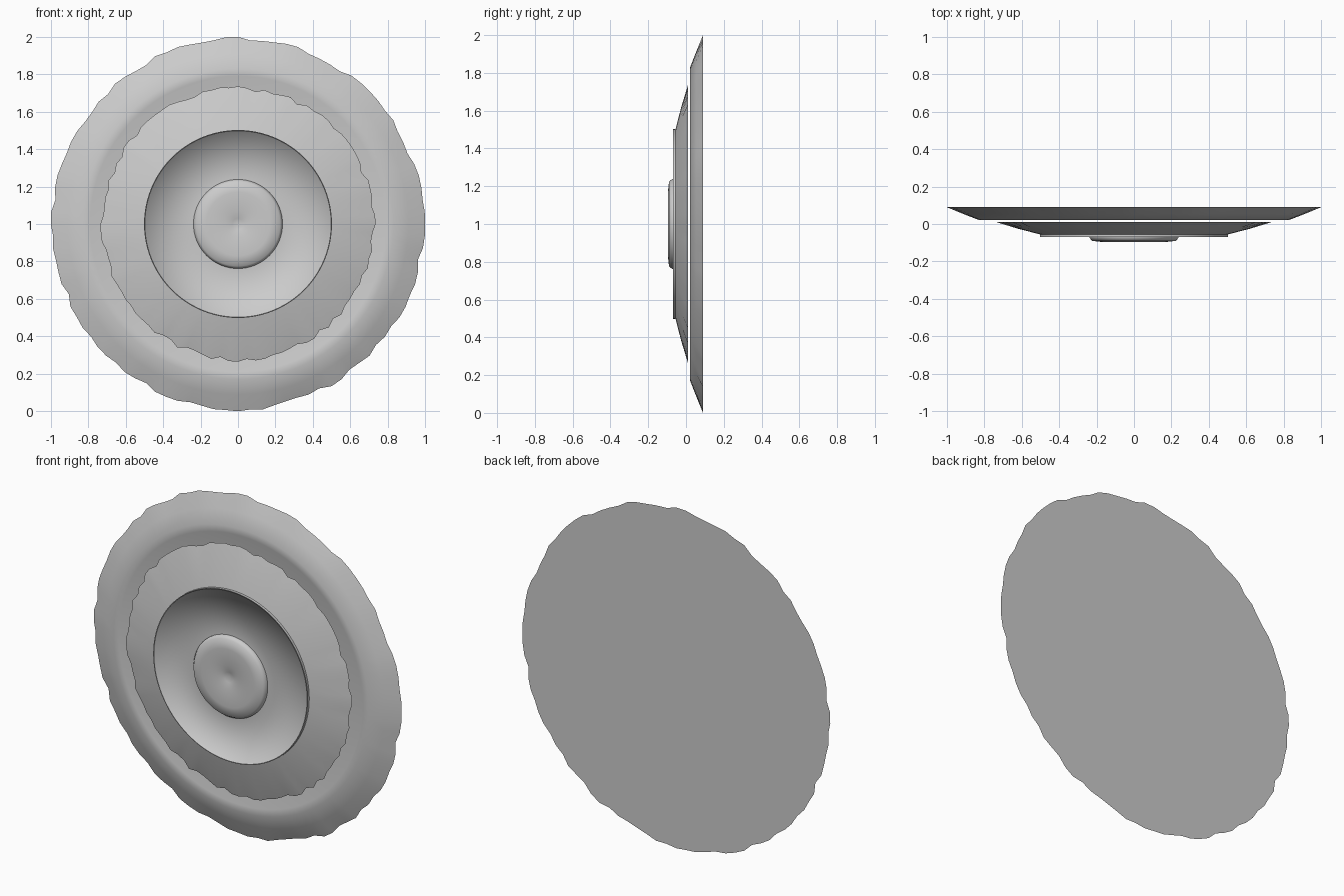
import bpy, bmesh, math, random

cube = bpy.data.objects.get("Cube")
if cube:
    bpy.data.objects.remove(cube, do_unlink=True)

random.seed(4)
SEGMENTS = 96

grey = bpy.data.materials.new("plain_grey")
grey.use_nodes = True
colour = (0.6, 0.6, 0.6, 1)
grey.diffuse_color = colour
grey.node_tree.nodes["Principled BSDF"].inputs["Base Color"].default_value = colour


def worn_edge(depth):
    """Radius factors for a chipped rim, untouched at the four quarter points."""
    quarter = SEGMENTS // 4
    factors = [1 - depth * random.random() ** 1.5 for _ in range(SEGMENTS)]
    return [1 if i % quarter == 0 else f for i, f in enumerate(factors)]


def lathe(name, profile, sharp=(), worn=None, depth=0.0):
    """Turn a (radius, y) profile about the y axis through the disc centre."""
    bm = bmesh.new()
    chips = worn_edge(depth)
    rings = []
    for k, (radius, y) in enumerate(profile):
        ring = []
        for i in range(SEGMENTS):
            angle = math.tau * i / SEGMENTS
            r = radius * (chips[i] if k == worn else 1)
            ring.append(bm.verts.new((r * math.cos(angle), y, 1 + r * math.sin(angle))))
        rings.append(ring)
    for a, b in zip(rings, rings[1:]):
        for i in range(SEGMENTS):
            j = (i + 1) % SEGMENTS
            bm.faces.new((a[i], a[j], b[j], b[i])).smooth = True
    for k in sharp:
        for i in range(SEGMENTS):
            bm.edges.get((rings[k][i], rings[k][(i + 1) % SEGMENTS])).smooth = False
    bmesh.ops.remove_doubles(bm, verts=bm.verts, dist=1e-5)
    bmesh.ops.recalc_face_normals(bm, faces=bm.faces)
    mesh = bpy.data.meshes.new(name)
    bm.to_mesh(mesh)
    bm.free()
    mesh.materials.append(grey)
    obj = bpy.data.objects.new(name, mesh)
    bpy.context.collection.objects.link(obj)
    return obj


# Large back disc: flat back, chipped rim, rounded ridge and sunken middle
lathe("back_disc",
      [(0, 0.09), (1.0, 0.09), (0.91, 0.053), (0.83, 0.022),
       (0.79, 0.024), (0.72, 0.045), (0, 0.045)],
      sharp=(1,), worn=1, depth=0.022)

# Middle disc: sloping ring floating just in front of the back disc
lathe("middle_disc",
      [(0, 0.01), (0.735, 0.01), (0.62, -0.025), (0.5, -0.056), (0, -0.056)],
      sharp=(1, 3), worn=1, depth=0.03)

# Inner plate: thin raised rim around a softly dished floor
lathe("inner_plate",
      [(0, -0.05), (0.502, -0.05), (0.502, -0.07), (0.498, -0.07),
       (0.497, -0.06), (0.24, -0.064), (0, -0.064)],
      sharp=(1, 2, 3))

# Hub: rounded button with a dimple in its centre
lathe("hub",
      [(0, -0.055), (0.238, -0.055), (0.238, -0.072), (0.225, -0.09),
       (0.17, -0.096), (0.07, -0.091), (0.03, -0.083), (0, -0.075)],
      sharp=(1,))
